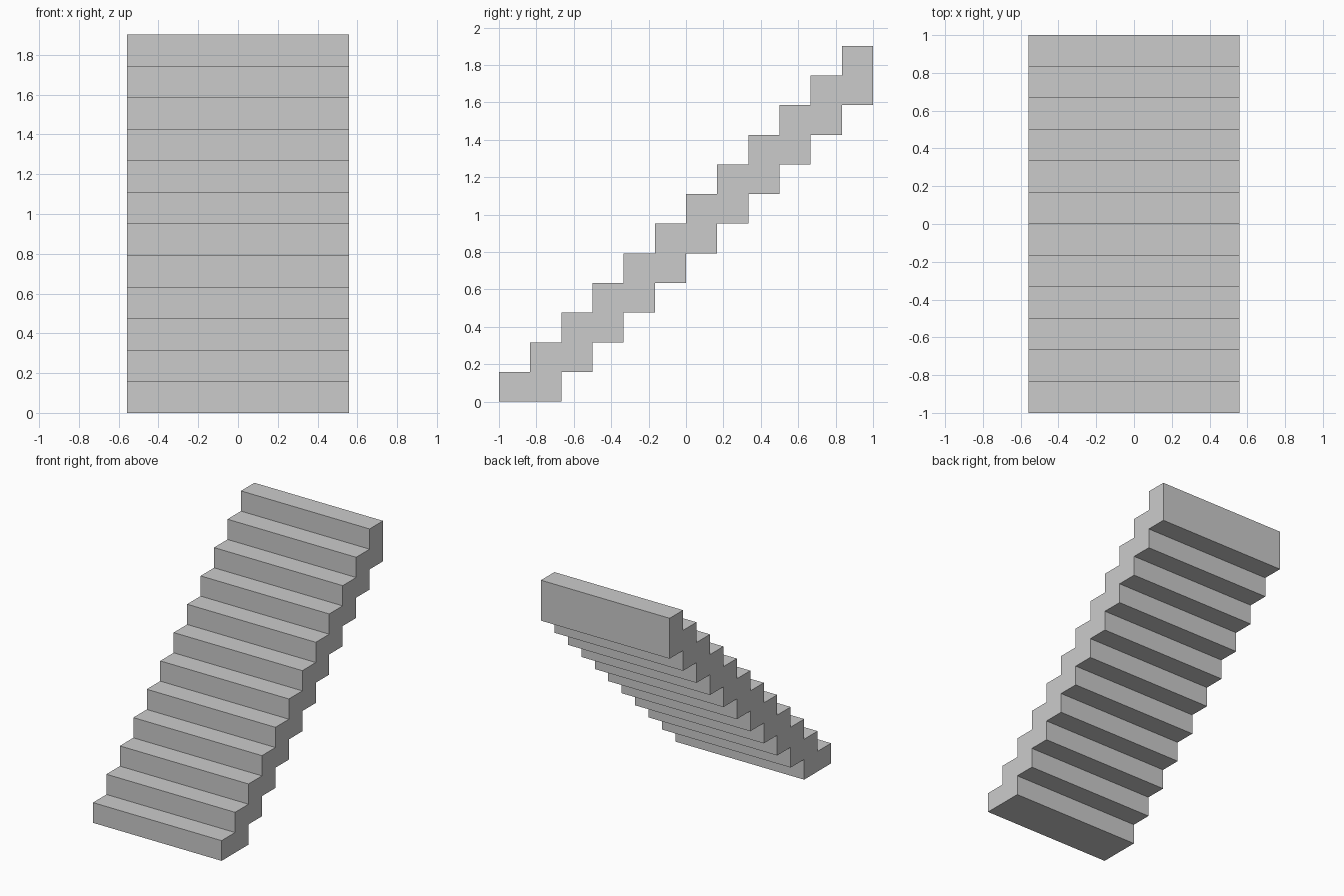
import bpy, bmesh

if "Cube" in bpy.data.objects:
    bpy.data.objects.remove(bpy.data.objects["Cube"])

STEPS = 12
TREAD = 2.0 / STEPS
RISER = 1.902 / STEPS
HALF_WIDTH = 0.558

# Stepped upper edge, front to back
profile = []
for i in range(STEPS):
    y = -1 + i * TREAD
    profile += [(y, i * RISER), (y, (i + 1) * RISER)]
profile.append((1.0, STEPS * RISER))

# Stepped underside, back to front, one step lower
for i in range(STEPS - 1, 1, -1):
    y = -1 + (i + 1) * TREAD
    profile += [(y, (i - 1) * RISER), (y - TREAD, (i - 1) * RISER)]
profile.append((-1 + 2 * TREAD, 0.0))

# Extrude the side profile across the stair width
bm = bmesh.new()
side = bm.faces.new([bm.verts.new((-HALF_WIDTH, y, z)) for y, z in profile])
ext = bmesh.ops.extrude_face_region(bm, geom=[side], use_keep_orig=True)
moved = [v for v in ext["geom"] if isinstance(v, bmesh.types.BMVert)]
bmesh.ops.translate(bm, verts=moved, vec=(2 * HALF_WIDTH, 0, 0))
bmesh.ops.recalc_face_normals(bm, faces=bm.faces[:])

mesh = bpy.data.meshes.new("stair_flight")
bm.to_mesh(mesh)
bm.free()
bpy.context.collection.objects.link(bpy.data.objects.new("stair_flight", mesh))
